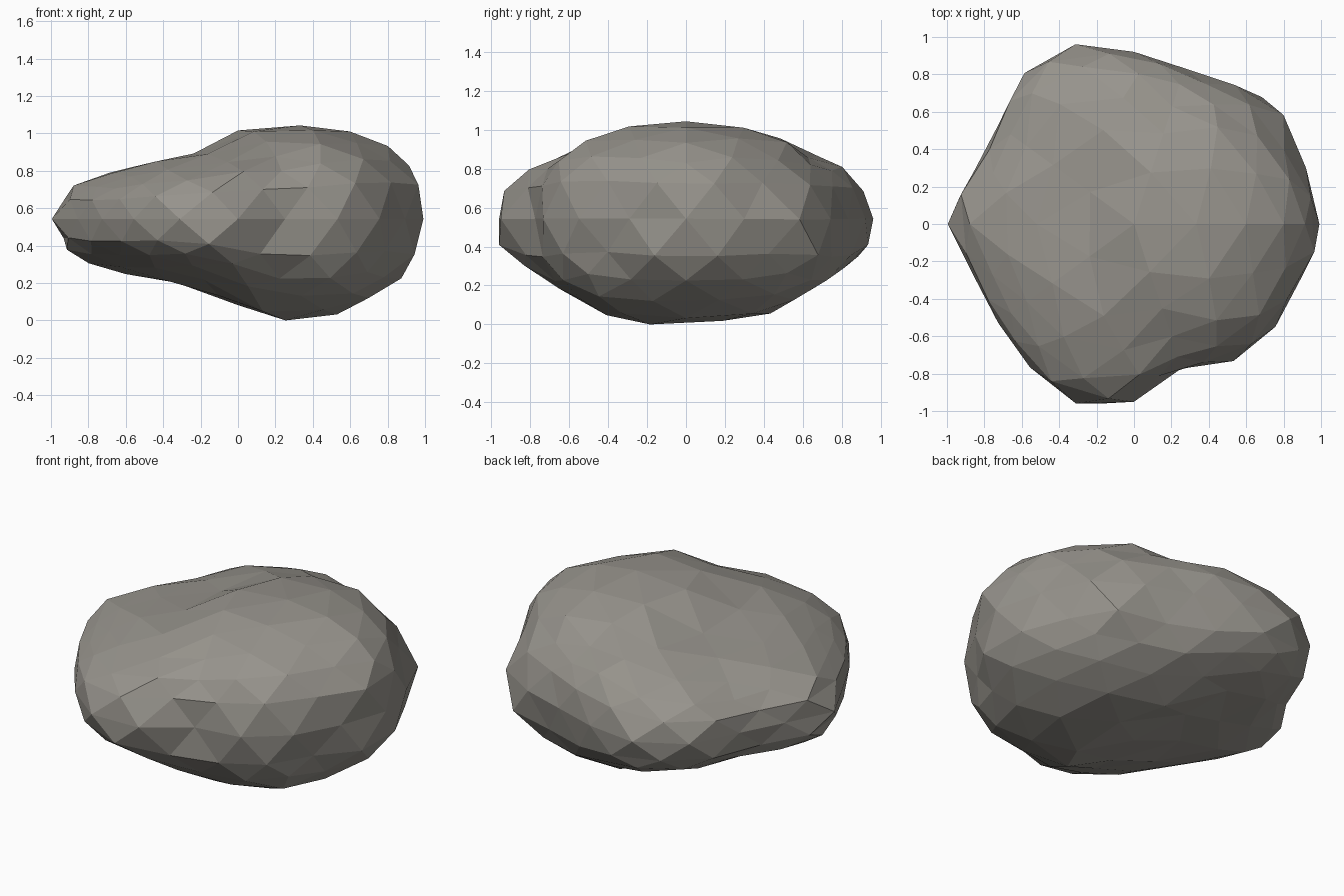
import bpy, bmesh, math
from mathutils import Vector, noise

cube = bpy.data.objects.get("Cube")
if cube:
    bpy.data.objects.remove(cube, do_unlink=True)

# Plan outline points, counter-clockwise from +x
OUTLINE = [(1, .02), (.82, .45), (.77, .61), (.63, .7), (.4, .77), (.08, .89), (-.06, .93),
           (-.36, .96), (-.61, .79), (-.73, .51), (-.85, .3), (-.95, .16), (-1, 0),
           (-.87, -.27), (-.7, -.55), (-.59, -.72), (-.36, -.94), (0, -.95), (.17, -.8),
           (.27, -.77), (.49, -.74), (.63, -.67), (.75, -.57), (.88, -.3), (.98, -.16)]
# Heights above and below the widest level, along x: thin right end, thick left end
ABOVE = [(-1, .3), (-.8, .3), (-.55, .325), (-.2, .37), (0, .47), (.15, .485), (.5, .525), (1, .55)]
BELOW = [(-1, .3), (-.8, .33), (-.55, .33), (-.2, .375), (0, .46), (.15, .545), (.5, .55), (1, .53)]
MIDDLE = .54
ROUNDING = .8
# Dents and bumps: direction, width, push along the direction
FEATURES = [((-.25, .15, .95), .02, -.025),
            ((.68, .6, .42), .03, -.07), ((.72, .68, -.15), .03, .03),
            ((.2, .68, .7), .04, -.05), ((.2, .7, -.68), .04, -.025),
            ((0, -.72, .7), .04, -.055), ((-.05, -.74, -.67), .04, -.045),
            ((-.15, -.95, -.2), .02, .025), ((.8, -.5, -.25), .02, -.025)]


def interpolate(points, t):
    for (a, va), (b, vb) in zip(points, points[1:]):
        if t <= b:
            k = max(0, (t - a) / (b - a))
            return va + (vb - va) * k
    return points[-1][1]


def polar(points):
    table = sorted((math.atan2(y, x) % math.tau, math.hypot(x, y)) for x, y in points)
    first, last = table[0], table[-1]
    return [(last[0] - math.tau, last[1])] + table + [(first[0] + math.tau, first[1])]


RADII = polar(OUTLINE)


def shape(d):
    # Rounded-box section swept round the plan outline
    angle = math.atan2(d.y, d.x)
    spread = math.hypot(d.x, d.y) ** ROUNDING * interpolate(RADII, angle % math.tau)
    x, y = math.cos(angle) * spread, math.sin(angle) * spread
    height = interpolate(ABOVE if d.z > 0 else BELOW, x)
    p = Vector((x, y, MIDDLE + math.copysign(abs(d.z) ** ROUNDING, d.z) * height))
    for direction, width, push in FEATURES:
        f = Vector(direction).normalized()
        p += f * push * math.exp((d.dot(f) - 1) / width)
    # Fine chipped irregularity
    return p + d * noise.noise(d * 3.7 + Vector((4.2, 1.7, 8.1))) * .02


bm = bmesh.new()
bmesh.ops.create_icosphere(bm, subdivisions=3, radius=1)
for v in bm.verts:
    v.co = shape(v.co.normalized())

# Rest the rock on the ground
ground = min(v.co.z for v in bm.verts)
bmesh.ops.translate(bm, verts=bm.verts, vec=(0, 0, -ground))

mesh = bpy.data.meshes.new("rock")
bm.to_mesh(mesh)
bm.free()
rock = bpy.data.objects.new("rock", mesh)
bpy.context.collection.objects.link(rock)

# Warm grey stone
stone = bpy.data.materials.new("warm_grey_stone")
stone.use_nodes = True
colour = (.31, .295, .265, 1)
stone.diffuse_color = colour
stone.node_tree.nodes["Principled BSDF"].inputs["Base Color"].default_value = colour
mesh.materials.append(stone)
